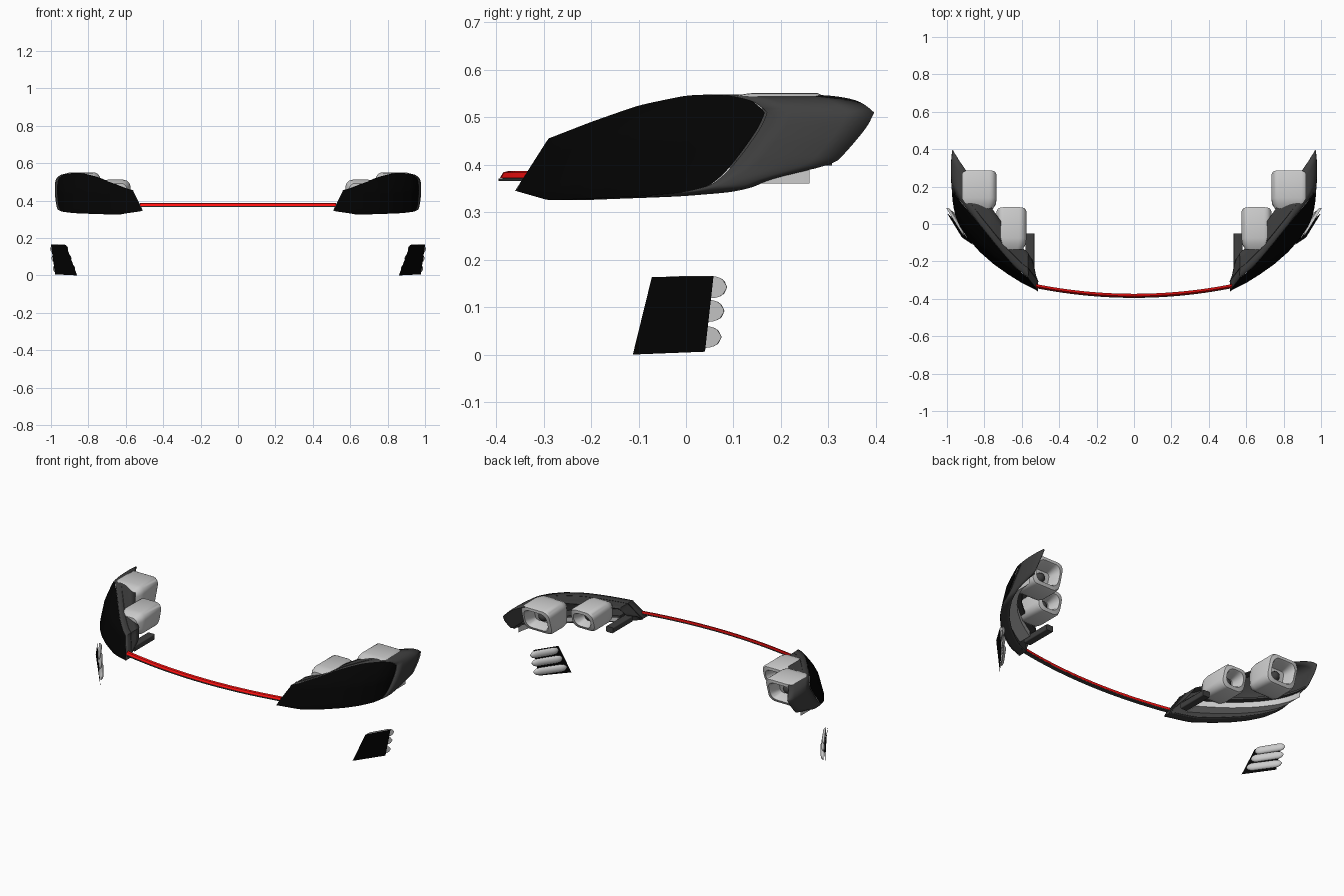
import bpy, math
from mathutils import Vector as V

if "Cube" in bpy.data.objects:
    bpy.data.objects.remove(bpy.data.objects["Cube"])


def mat(name, c):
    m = bpy.data.materials.new(name)
    m.diffuse_color = (*c, 1)
    m.use_nodes = True
    m.node_tree.nodes["Principled BSDF"].inputs["Base Color"].default_value = m.diffuse_color
    return m


BLACK = mat("lens_black", (0.001, 0.001, 0.001))
DARK = mat("housing_dark", (0.05, 0.05, 0.05))
RED = mat("strip_red", (1.0, 0.005, 0.005))


def make(name, verts, faces, m=None, mirror=True, thick=0, angle=35):
    me = bpy.data.meshes.new(name)
    me.from_pydata([tuple(v) for v in verts], [], faces)
    ob = bpy.data.objects.new(name, me)
    bpy.context.collection.objects.link(ob)
    if m:
        me.materials.append(m)
    bpy.ops.object.select_all(action='DESELECT')
    ob.select_set(True)
    bpy.context.view_layer.objects.active = ob
    bpy.ops.object.mode_set(mode='EDIT')
    bpy.ops.mesh.select_all(action='SELECT')
    bpy.ops.mesh.remove_doubles(threshold=0.0005)
    bpy.ops.mesh.normals_make_consistent(inside=False)
    bpy.ops.object.mode_set(mode='OBJECT')
    bpy.ops.object.shade_smooth_by_angle(angle=math.radians(angle))
    if thick:
        s = ob.modifiers.new("thickness", 'SOLIDIFY')
        s.thickness, s.offset = thick, -1
    if mirror:
        ob.modifiers.new("mirror", 'MIRROR')
    return ob


def loft(name, rings, m=None, closed=True, caps=True, **kw):
    n = len(rings[0])
    faces = []
    for i in range(len(rings) - 1):
        for j in range(n if closed else n - 1):
            k = (j + 1) % n
            faces.append((i*n + j, i*n + k, (i + 1)*n + k, (i + 1)*n + j))
    if caps:
        faces += [tuple(range(n)), tuple(range((len(rings) - 1)*n, len(rings)*n))]
    return make(name, [p for r in rings for p in r], faces, m, **kw)


def resample(pts, n):
    pts = [V(p) for p in pts]
    d = [0]
    for a, b in zip(pts, pts[1:]):
        d.append(d[-1] + (b - a).length)
    out = []
    for i in range(n + 1):
        t = d[-1]*i/n
        k = max(j for j in range(len(d) - 1) if d[j] <= t + 1e-9)
        out.append(pts[k].lerp(pts[k + 1], min(1, (t - d[k])/(d[k + 1] - d[k]))))
    for _ in range(4):  # soften the line behind the front corner
        out = [out[i] if i in (0, n) or out[i].x < -.27 else
               (out[i - 1] + out[i]*2 + out[i + 1])/4 for i in range(n + 1)]
    return out


# headlight outline seen from the side (y, z) and body curve in plan (s, x)
BOTTOM = [(-.36, .345), (-.29, .325), (-.1, .333), (0, .342), (.05, .355),
          (.08, .38), (.12, .43), (.158, .485), (.166, .51)]
TOP = [(-.36, .345), (-.29, .455), (-.2, .49), (-.1, .525), (0, .546),
       (.05, .548), (.1, .545), (.145, .534), (.166, .51)]
PLAN = [(-.38, .49), (-.355, .52), (-.315, .60), (-.27, .672), (-.215, .75), (-.15, .824),
        (-.085, .882), (-.016, .93), (.035, .953), (.08, .965), (.13, .97), (.2, .973)]


def body_x(y, z):
    h = max(0, z - .345)
    s = y - max(.38*h, 3.6*h*h)
    s = max(PLAN[0][0], min(PLAN[-1][0], s))
    for (a, xa), (b, xb) in zip(PLAN, PLAN[1:]):
        if s <= b:
            return xa + (xb - xa)*(s - a)/(b - a)


def on_body(p):
    return V((body_x(p.x, p.y), p.x, p.y))


N, M = 56, 12
bot, top = resample(BOTTOM, N), resample(TOP, N)
grid = [[on_body(b.lerp(t, j/M)) for j in range(M + 1)] for b, t in zip(bot, top)]
outline = [on_body(p) for p in bot + top[-2:0:-1]]


def pushed(p, k):
    t = (p.y + .36)/.525
    f = min(1, max(0, (p.z - .36)/.05))
    d = (.12 + .11*t)*(.5 + .5*f*f*(3 - 2*f))
    return p + V((.014*t*math.sin(math.pi*k*.8), d*k, 0))


# lens and dark housing behind it
loft("headlight_lens", grid, BLACK, closed=False, caps=False)
loft("headlight_housing_rim", [[pushed(p, k) for p in outline] for k in (.02, .25, .5, .75, 1)],
     DARK, caps=False, thick=.003)
loft("headlight_inner_panel", [[p + V((-.004, .05, 0)) for p in c] for c in grid],
     DARK, closed=False, caps=False)


# curved tray under the cups, with a pale reflector below it
def bezel(name, z, h, w, y1, m=None):
    rings = []
    for k in range(17):
        y = -.31 + (y1 + .31)*k/16
        x = body_x(y, z) - .008
        rings.append([V((x, y + a, z + b)) for a, b in ((.03, 0), (w, 0), (w, h), (.03, h))])
    loft(name, rings, m)


bezel("cup_tray", .398, .012, .15, .158, DARK)
bezel("lower_reflector", .36, .034, .13, .13)


def box_ring(x0, x1, z0, z1, r, y, lean):
    pts = []
    for cx, cz, a0 in ((x1 - r, z1 - r, 0), (x0 + r, z1 - r, 90),
                       (x0 + r, z0 + r, 180), (x1 - r, z0 + r, 270)):
        for k in range(7):
            a = math.radians(a0 + 15*k)
            z = cz + r*math.sin(a)
            pts.append(V((cx + r*math.cos(a), y + lean*(z - z1), z)))
    return pts


# hooded lamp cups, open to the rear, with a ball inside
def lamp_cup(name, x0, x1, y0, y1, z0, z1):
    def ring(i, y, r=.04, lean=.3):
        return box_ring(x0 + i, x1 - i, z0 + i, z1 - i, r, y, lean)
    loft(name, [ring(.02, y0, .03, 0), ring(.004, y0 + .03, lean=.05), ring(0, y0 + .06, lean=.1),
                ring(0, y1 - .01), ring(.005, y1), ring(.022, y1), ring(.027, y1 - .01),
                ring(.04, y1 - .08, .02)])
    c, rr = V(((x0 + x1)/2, y1 - .09, (z0 + z1)/2)), .028
    rings = [[c + rr*V((math.sin(a)*math.cos(b), math.cos(a), math.sin(a)*math.sin(b)))
              for b in [math.tau*j/20 for j in range(20)]]
             for a in [math.pi*(i + .02)/10.04 for i in range(11)]]
    loft(name + "_ball", rings, DARK)


lamp_cup("outer_lamp_cup", .735, .935, .08, .287, .39, .551)
lamp_cup("inner_lamp_cup", .575, .735, -.135, .09, .38, .512)

# small bracket beside the inner cup
loft("inner_bracket", [box_ring(.533, .58, .35, .385, .006, y, 0) for y in (-.24, -.05)], DARK)


# light strip across the front
def strip(name, section, m):
    rings = []
    for i in range(41):
        x = -.525 + 1.05*i/40
        y = -.393 + .052*(x/.525)**2
        rings.append([V((x, y + a, z)) for a, z in section])
    loft(name, rings, m, mirror=False)


strip("light_strip", [(.001, .372), (.008, .384), (.02, .387), (.02, .373)], RED)
strip("light_strip_base", [(-.002, .366), (.02, .366), (.02, .372), (-.002, .371)], DARK)

# lower corner lamp plates
P = [V((.86, -.112, 0)), V((.978, .04, .006)), V((1, .058, .165)), V((.92, -.072, .163))]
make("corner_lamp_plate", P, [(0, 1, 2, 3)], BLACK)

# three half-round reflectors on the inner side of each plate
along, inward = V((.6, .8, 0)), V((-.8, .6, 0))
for i, z in enumerate((.037, .092, .142)):
    t = z/.165
    a = P[0].lerp(P[3], t) + along*.012 + inward*.008
    b = P[1].lerp(P[2], t) + along*.028 + inward*.012
    a.z = b.z = z
    rings = []
    for k in range(21):
        u = .002 + .996*k/20
        e = .2
        f = 1 if e < u < 1 - e else math.sqrt(1 - ((e - min(u, 1 - u))/e)**2)
        rings.append([a.lerp(b, u) + f*(inward*.016*math.sin(h) + V((0, 0, .023*math.cos(h))))
                      for h in [math.pi*j/12 for j in range(13)]])
    loft(f"corner_reflector_{i + 1}", rings)
